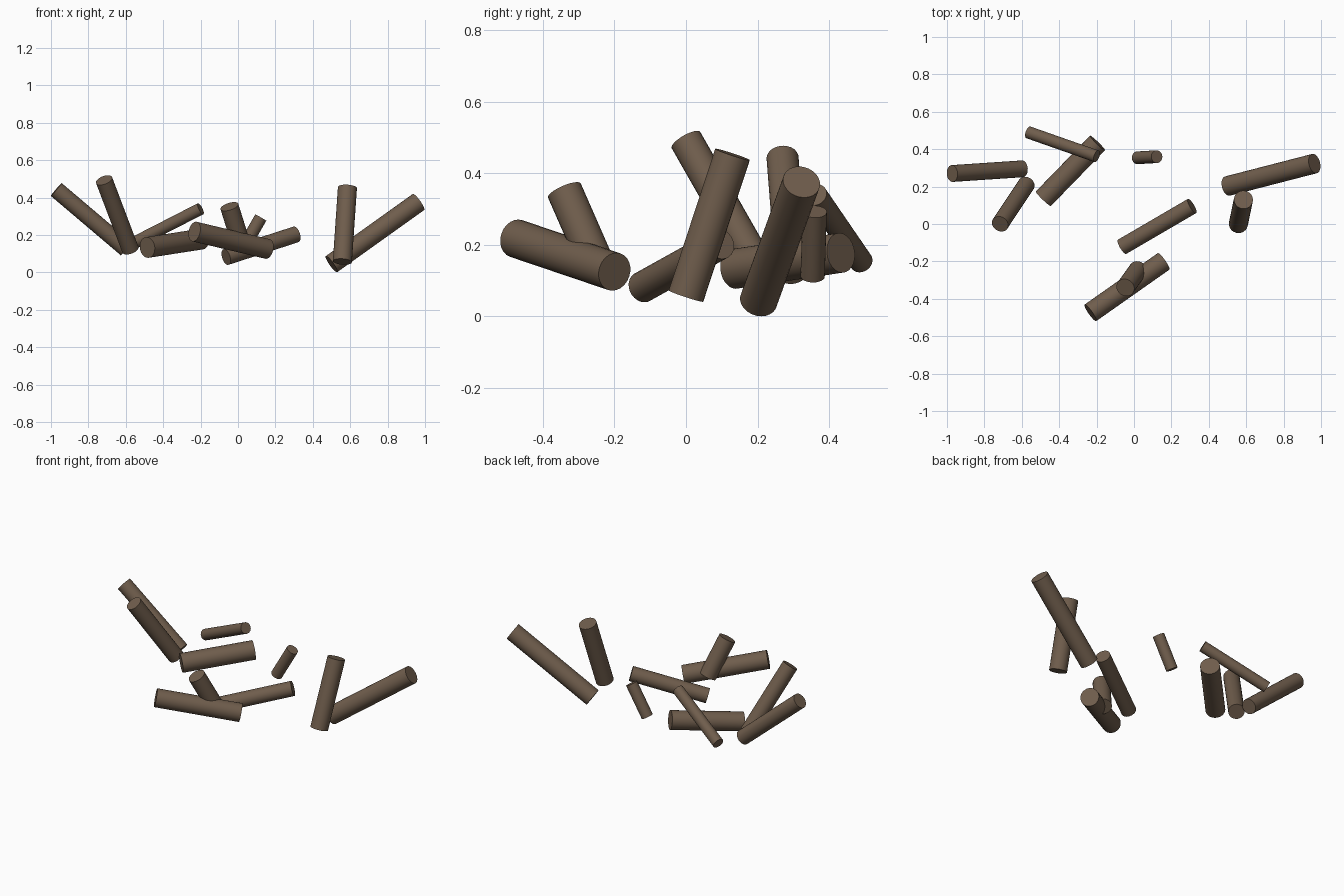
import bpy
import math
from mathutils import Vector

cube = bpy.data.objects.get("Cube")
if cube:
    bpy.data.objects.remove(cube, do_unlink=True)

# Bark brown used for every log
bark = bpy.data.materials.new("bark_brown")
bark.use_nodes = True
colour = (0.16, 0.11, 0.073, 1.0)
bark.diffuse_color = colour
bsdf = bark.node_tree.nodes["Principled BSDF"]
bsdf.inputs["Base Color"].default_value = colour
bsdf.inputs["Roughness"].default_value = 0.9


def log(name, start, end, radius):
    """A round log running between the centres of its two cut ends."""
    a, b = Vector(start), Vector(end)
    axis = b - a
    bpy.ops.mesh.primitive_cylinder_add(
        vertices=24, radius=radius, depth=axis.length, location=(a + b) / 2,
        rotation=axis.to_track_quat("Z", "Y").to_euler())
    obj = bpy.context.object
    obj.name = name
    obj.data.name = name
    obj.data.materials.append(bark)
    bpy.ops.object.shade_smooth_by_angle(angle=math.radians(40))


# Leaning pair on the right
log("right_outer_log", (-.972, .27, .443), (-.597, .295, .125), .045)
log("right_upright_log", (-.716, .0, .493), (-.575, .212, .121), .046)

# Crossed pair at the back
log("back_thick_log", (-.485, .135, .133), (-.195, .433, .178), .056)
log("back_thin_log", (-.2, .362, .34), (-.565, .49, .153), .033)

# Short stub and middle log
log("back_stub", (.122, .36, .293), (.018, .354, .112), .034)
log("middle_log", (-.064, -.122, .082), (.31, .096, .203), .044)

# Front log with a branch resting on it
log("front_log", (-.233, -.475, .218), (.158, -.2, .125), .054)
log("front_branch", (-.046, -.34, .352), (.022, -.245, .135), .05)

# Leaning pair on the left
log("left_upright_log", (.585, .13, .453), (.558, .0, .057), .051)
log("left_outer_log", (.5, .203, .044), (.965, .323, .376), .053)
